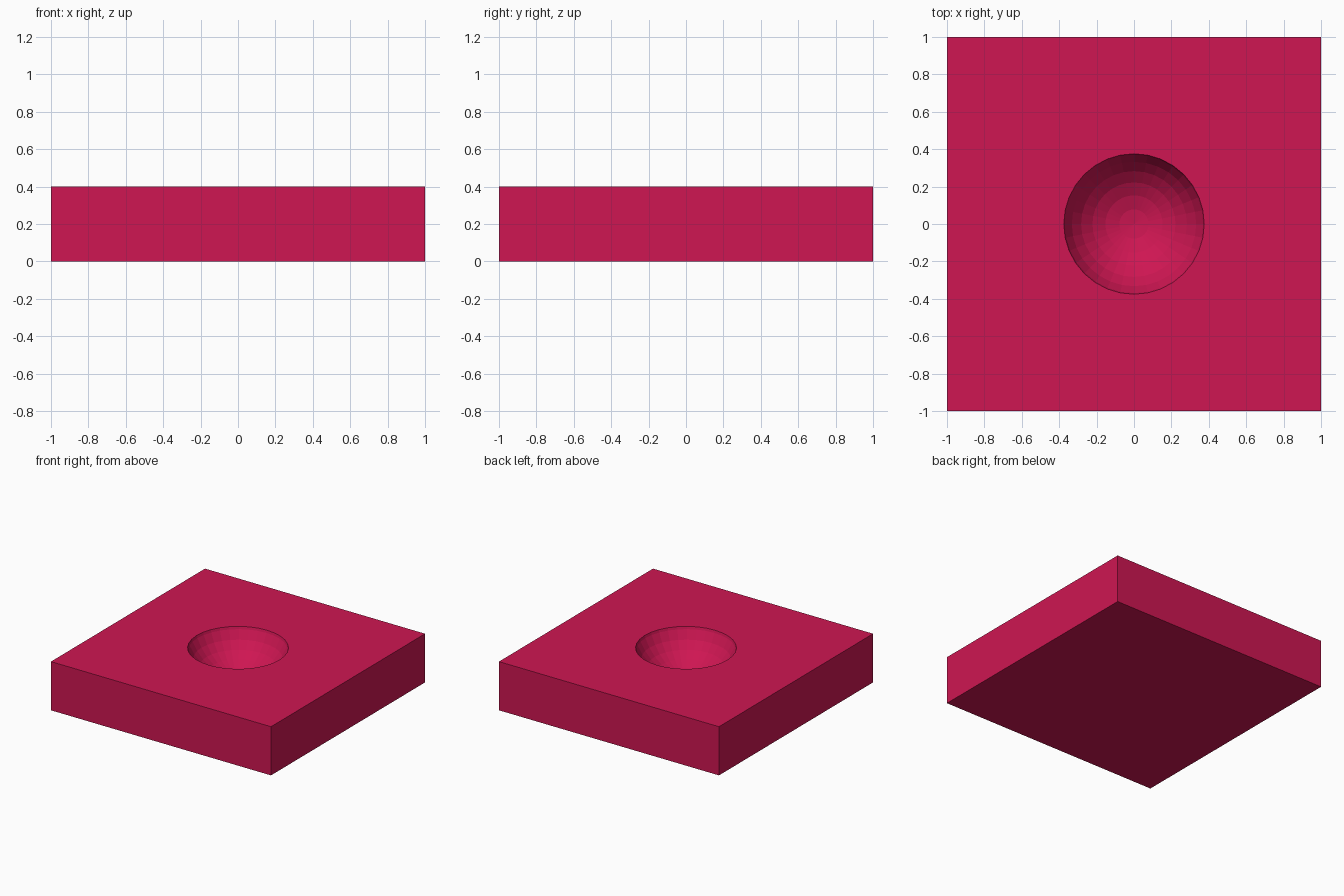
import bpy

if "Cube" in bpy.data.objects:
    bpy.data.objects.remove(bpy.data.objects["Cube"])

# Square slab
bpy.ops.mesh.primitive_cube_add(size=1, location=(0, 0, 0.2))
slab = bpy.context.object
slab.name = "dished_slab"
slab.scale = (2, 2, 0.4)
bpy.ops.object.transform_apply(location=False, rotation=False, scale=True)

# Faceted ball that carves the round hollow in the top
bpy.ops.mesh.primitive_uv_sphere_add(segments=32, ring_count=16, radius=0.4,
                                     location=(0, 0, 0.533))
ball = bpy.context.object
ball.name = "hollow_cutter"
ball.hide_render = True

cut = slab.modifiers.new("hollow", 'BOOLEAN')
cut.operation = 'DIFFERENCE'
cut.solver = 'EXACT'
cut.object = ball

# Apply the cut and drop the cutter
bpy.context.view_layer.objects.active = slab
bpy.ops.object.modifier_apply(modifier=cut.name)
bpy.data.objects.remove(ball)

# Crimson colour
mat = bpy.data.materials.new("crimson")
mat.diffuse_color = (0.62, 0.008, 0.085, 1)
mat.use_nodes = True
mat.node_tree.nodes["Principled BSDF"].inputs["Base Color"].default_value = mat.diffuse_color
slab.data.materials.clear()
slab.data.materials.append(mat)
for p in slab.data.polygons:
    p.material_index = 0
